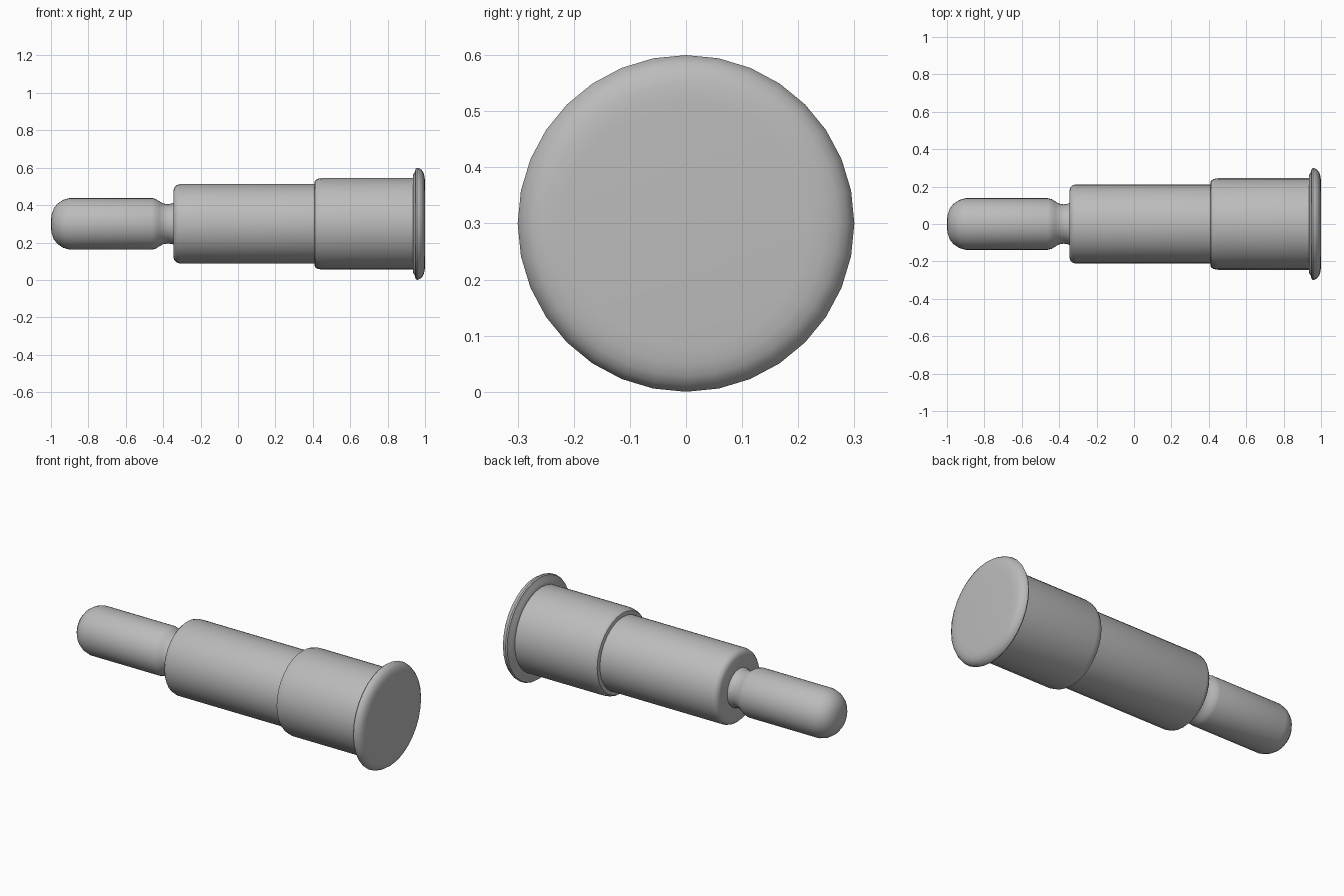
import bpy, bmesh, math

cube = bpy.data.objects.get("Cube")
if cube:
    bpy.data.objects.remove(cube)

AXIS_Z = 0.30
SIDES = 32

metal = bpy.data.materials.new("grey metal")
metal.use_nodes = True
colour = (0.5, 0.5, 0.5, 1)
metal.diffuse_color = colour
metal.node_tree.nodes["Principled BSDF"].inputs["Base Color"].default_value = colour


def lathe(name, profile):
    """Turn (x, radius) points around the long axis; zero radius closes an end."""
    bm = bmesh.new()
    rings = []
    for x, r in profile:
        count = SIDES if r > 0 else 1
        ring = []
        for i in range(count):
            a = 2 * math.pi * i / SIDES
            ring.append(bm.verts.new((x, r * math.cos(a), AXIS_Z + r * math.sin(a))))
        rings.append(ring)
    for a, b in zip(rings, rings[1:]):
        for i in range(SIDES):
            j = (i + 1) % SIDES
            if len(a) == 1:
                bm.faces.new((a[0], b[i], b[j]))
            elif len(b) == 1:
                bm.faces.new((a[i], b[0], a[j]))
            else:
                bm.faces.new((a[i], b[i], b[j], a[j]))
    bmesh.ops.recalc_face_normals(bm, faces=bm.faces)
    mesh = bpy.data.meshes.new(name)
    bm.to_mesh(mesh)
    bm.free()
    mesh.materials.append(metal)
    obj = bpy.data.objects.new(name, mesh)
    bpy.context.collection.objects.link(obj)
    bpy.ops.object.select_all(action='DESELECT')
    obj.select_set(True)
    bpy.context.view_layer.objects.active = obj
    bpy.ops.object.shade_smooth_by_angle(angle=math.radians(35))
    return obj


# Rounded plunger tip with a waisted neck
lathe("plunger", [
    (-1.0, 0), (-0.998, 0.045), (-0.985, 0.083), (-0.965, 0.108), (-0.935, 0.128),
    (-0.90, 0.138), (-0.46, 0.138), (-0.44, 0.133), (-0.42, 0.120),
    (-0.40, 0.109), (-0.375, 0.105), (-0.355, 0.108), (-0.335, 0.115), (-0.335, 0)])

# Main barrel with a rounded shoulder
lathe("barrel", [
    (-0.345, 0), (-0.345, 0.18), (-0.340, 0.195), (-0.328, 0.207), (-0.31, 0.212),
    (0.42, 0.212), (0.42, 0)])

# Wider sleeve flaring into the end flange
lathe("flanged_sleeve", [
    (0.408, 0), (0.408, 0.218), (0.412, 0.232), (0.424, 0.240), (0.45, 0.245),
    (0.935, 0.245), (0.936, 0.262), (0.945, 0.276), (0.950, 0.295),
    (0.957, 0.30), (0.966, 0.298), (0.982, 0.288), (0.992, 0.272),
    (0.998, 0.25), (1.0, 0.22), (1.0, 0)])
